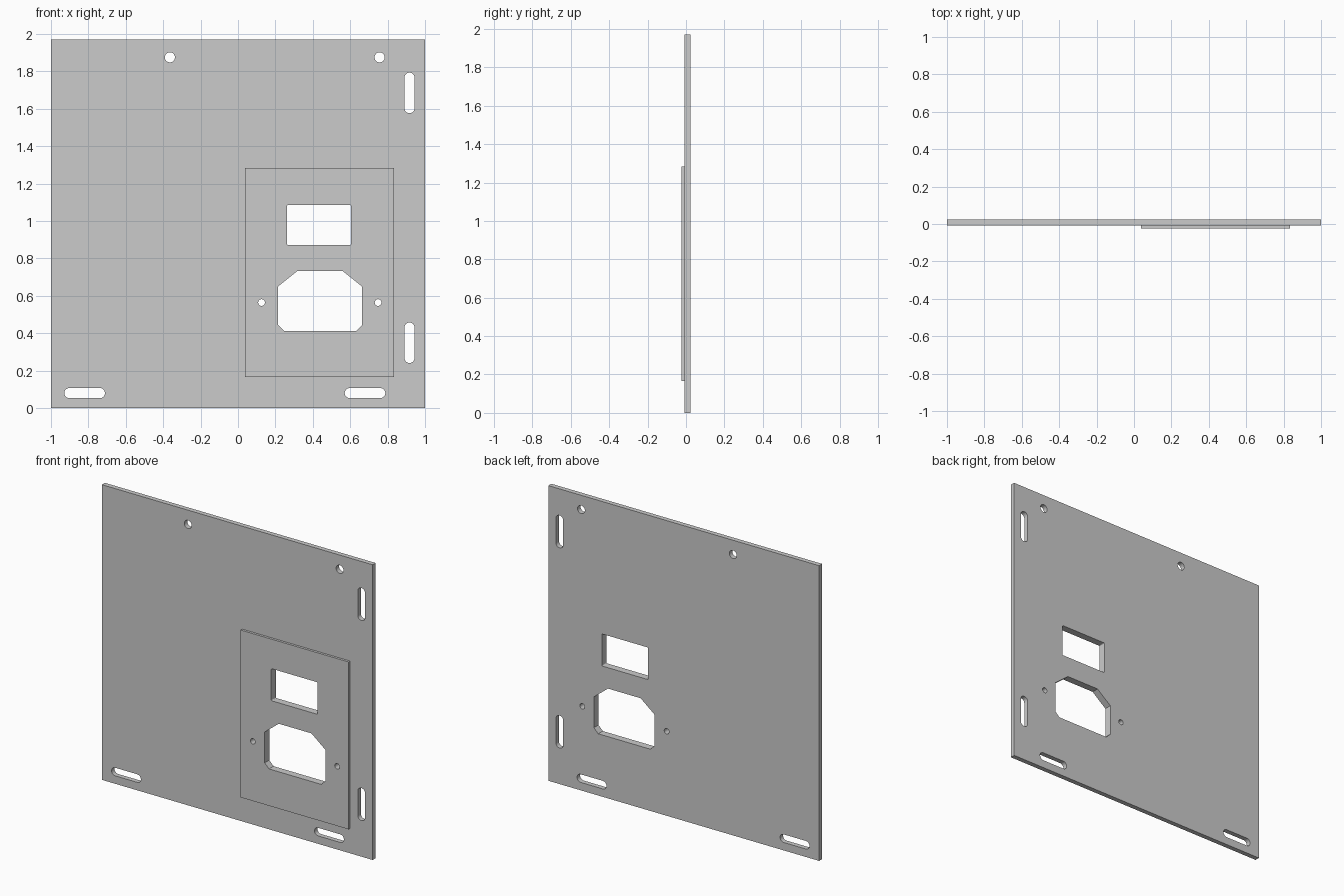
import bpy, bmesh
from math import sin, cos, pi
from mathutils import Matrix

if "Cube" in bpy.data.objects:
    bpy.data.objects.remove(bpy.data.objects["Cube"])


def rect(x0, x1, z0, z1):
    return [(x0, z0), (x1, z0), (x1, z1), (x0, z1)]


def rounded(x0, x1, z0, z1, r, n=8):
    """Rectangle with round corners; also makes slots and circles."""
    pts = []
    corners = [(x1 - r, z1 - r), (x0 + r, z1 - r), (x0 + r, z0 + r), (x1 - r, z0 + r)]
    for i, (cx, cz) in enumerate(corners):
        for k in range(n + 1):
            a = (i + k / n) * pi / 2
            p = (cx + r * cos(a), cz + r * sin(a))
            if not pts or abs(p[0] - pts[-1][0]) + abs(p[1] - pts[-1][1]) > 1e-5:
                pts.append(p)
    if abs(pts[0][0] - pts[-1][0]) + abs(pts[0][1] - pts[-1][1]) < 1e-5:
        pts.pop()
    return pts


def circle(x, z, r):
    return rounded(x - r, x + r, z - r, z + r, r)


def slot(x, z, w, h):
    return rounded(x - w / 2, x + w / 2, z - h / 2, z + h / 2, min(w, h) / 2)


def panel(name, outlines, y0, y1):
    """Extrude a filled outline with holes from y0 to y1."""
    cu = bpy.data.curves.new(name + "_profile", 'CURVE')
    cu.dimensions = '2D'
    cu.fill_mode = 'BOTH'
    cu.extrude = (y1 - y0) / 2
    for pts in outlines:
        sp = cu.splines.new('POLY')
        sp.points.add(len(pts) - 1)
        for p, (x, z) in zip(sp.points, pts):
            p.co = (x, z, 0, 1)
        sp.use_cyclic_u = True
    tmp = bpy.data.objects.new(name + "_profile", cu)
    bpy.context.collection.objects.link(tmp)
    bpy.context.view_layer.update()
    me = bpy.data.meshes.new_from_object(
        tmp.evaluated_get(bpy.context.evaluated_depsgraph_get()))
    bpy.data.objects.remove(tmp)
    bpy.data.curves.remove(cu)
    bm = bmesh.new()
    bm.from_mesh(me)
    bmesh.ops.remove_doubles(bm, verts=bm.verts, dist=1e-5)
    bm.transform(Matrix.Translation((0, (y0 + y1) / 2, 0)) @ Matrix.Rotation(pi / 2, 4, 'X'))
    bmesh.ops.recalc_face_normals(bm, faces=bm.faces)
    for f in bm.faces:
        f.smooth = False
    bm.to_mesh(me)
    bm.free()
    me.name = name
    ob = bpy.data.objects.new(name, me)
    bpy.context.collection.objects.link(ob)
    return ob


# Openings shared by both plates: switch window, power inlet, screw holes
inlet = [(0.246, 0.412), (0.631, 0.412), (0.663, 0.444), (0.663, 0.65),
         (0.559, 0.733), (0.318, 0.733), (0.214, 0.65), (0.214, 0.444)]
shared = [rounded(0.262, 0.604, 0.872, 1.086, 0.006, 3), inlet]
shared += [circle(x, 0.564, 0.018) for x in (0.126, 0.749)]

# Mounting holes and slots in the main plate only
mounts = [circle(x, 1.875, 0.027) for x in (-0.364, 0.757)]
mounts += [slot(0.917, z, 0.054, 0.217) for z in (0.349, 1.685)]
mounts += [slot(x, 0.08, 0.217, 0.054) for x in (-0.82, 0.679)]

# Main plate and raised cover plate on its front
panel("main_plate", [rect(-1, 1, 0, 1.97)] + mounts + shared, -0.008, 0.024)
panel("cover_plate", [rect(0.037, 0.834, 0.166, 1.283)] + shared, -0.024, -0.008)
